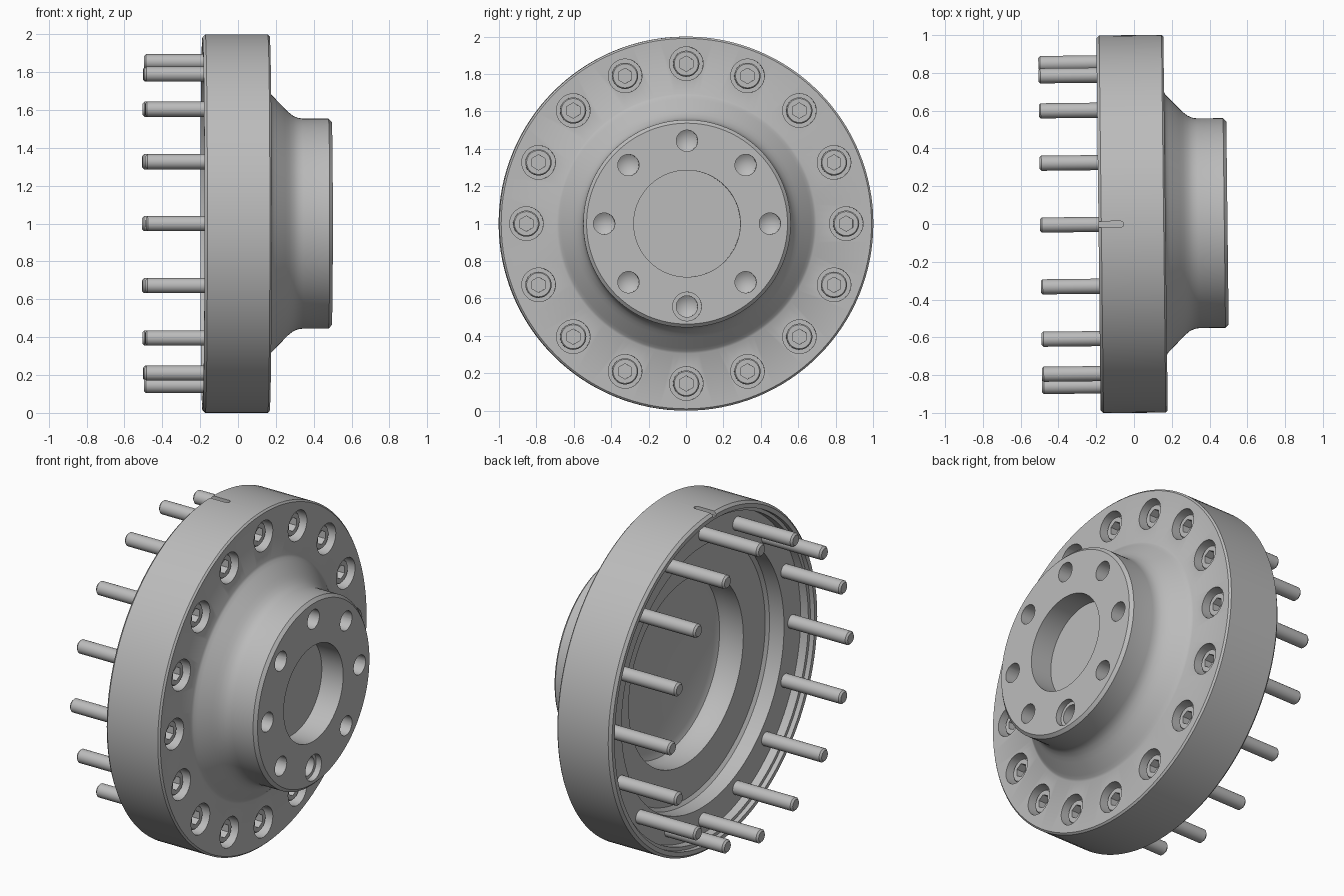
import bpy, bmesh, math
from mathutils import Matrix

cube = bpy.data.objects.get("Cube")
if cube:
    bpy.data.objects.remove(cube, do_unlink=True)

steel = bpy.data.materials.new("plain grey steel")
steel.use_nodes = True
steel.diffuse_color = (0.5, 0.5, 0.5, 1)
steel.node_tree.nodes["Principled BSDF"].inputs["Base Color"].default_value = (0.5, 0.5, 0.5, 1)


def lathe(bm, profile, segments, y=0.0, z=0.0):
    """Spin (x, radius) points about a line parallel to x."""
    rows = []
    for x, r in profile:
        count = segments if r > 0 else 1
        rows.append([bm.verts.new((x, y + r * math.sin(math.tau * i / segments),
                                   z + r * math.cos(math.tau * i / segments)))
                     for i in range(count)])
    for a, b in zip(rows, rows[1:]):
        for i in range(segments):
            j = (i + 1) % segments
            ring = [a[i % len(a)], a[j % len(a)], b[j % len(b)], b[i % len(b)]]
            bm.faces.new(list(dict.fromkeys(ring)))


def make(name, bm):
    bmesh.ops.recalc_face_normals(bm, faces=bm.faces)
    mesh = bpy.data.meshes.new(name)
    bm.to_mesh(mesh)
    bm.free()
    mesh.materials.append(steel)
    obj = bpy.data.objects.new(name, mesh)
    bpy.context.collection.objects.link(obj)
    return obj


def cut(obj, cutter):
    mod = obj.modifiers.new("cut", 'BOOLEAN')
    mod.operation = 'DIFFERENCE'
    mod.solver = 'EXACT'
    mod.object = cutter
    bpy.context.view_layer.objects.active = obj
    bpy.ops.object.modifier_apply(modifier=mod.name)
    bpy.data.objects.remove(cutter, do_unlink=True)


def circle(count, radius):
    return [(radius * math.sin(math.tau * i / count), radius * math.cos(math.tau * i / count))
            for i in range(count)]


BACK, FACE, HUB = -0.188, 0.167, 0.495
bolt_spots = circle(16, 0.855)

# Flanged body: stepped hollow back, chamfered rim, filleted neck, hub with blind bore
bm = bmesh.new()
lathe(bm, [
    (0.16, 0), (0.16, 0.50), (0.145, 0.535), (0.11, 0.55), (0.0, 0.55),
    (0.0, 0.76), (-0.015, 0.78), (-0.11, 0.78), (-0.11, 0.94), (-0.16, 0.94),
    (-0.16, 0.96), (BACK, 0.96), (BACK, 0.985), (BACK + 0.015, 1.0),
    (FACE - 0.01, 1.0), (FACE, 0.99), (FACE, 0.695), (0.175, 0.682),
    (0.19, 0.667), (0.245, 0.61), (0.265, 0.59), (0.29, 0.57), (0.315, 0.559),
    (0.34, 0.555), (0.478, 0.555), (HUB, 0.537), (HUB, 0.285), (0.355, 0.285),
    (0.355, 0)], 128)
body = make("flanged_body", bm)

# Counterbores, hub holes and the marking slot
bm = bmesh.new()
for y, z in bolt_spots:
    lathe(bm, [(0.05, 0), (0.05, 0.09), (0.25, 0.09), (0.25, 0)], 32, y, z)
for i, (y, z) in enumerate(circle(8, 0.443)):
    mouth = [(0.46, 0.057), (0.46, 0.077)] if i == 4 else []
    radius = 0.077 if mouth else 0.057
    lathe(bm, [(0.28, 0), (0.32, 0.057)] + mouth + [(0.6, radius), (0.6, 0)], 32, y, z)
outline = [(-0.3, 0.016), (-0.3, -0.016)]
outline += [(-0.071 + 0.016 * math.cos(a), 0.016 * math.sin(a))
            for a in (math.pi * (i / 8 - 0.5) for i in range(9))]
slot = bm.faces.new([bm.verts.new((x, y, 0.975)) for x, y in outline])
top = bmesh.ops.extrude_face_region(bm, geom=[slot])["geom"]
bmesh.ops.translate(bm, vec=(0, 0, 0.1),
                    verts=[v for v in top if isinstance(v, bmesh.types.BMVert)])
cut(body, make("body_cutter", bm))

# Socket head bolts
bm = bmesh.new()
for y, z in bolt_spots:
    lathe(bm, [(-0.497, 0), (-0.497, 0.03), (-0.487, 0.04), (0.05, 0.04),
               (0.05, 0.07), (0.13, 0.07), (0.136, 0.064), (0.136, 0)], 32, y, z)
bolts = make("socket_head_bolts", bm)
bm = bmesh.new()
for y, z in bolt_spots:
    lathe(bm, [(0.085, 0), (0.085, 0.041), (0.2, 0.041), (0.2, 0)], 6, y, z)
cut(bolts, make("socket_cutter", bm))

# Stand upright with a slight turn, then shade
place = Matrix.Translation((0, 0, 1)) @ Matrix.Rotation(0.0115, 4, 'Z')
for obj in (body, bolts):
    obj.data.transform(place)
    bpy.ops.object.select_all(action='DESELECT')
    obj.select_set(True)
    bpy.context.view_layer.objects.active = obj
    bpy.ops.object.shade_smooth_by_angle(angle=math.radians(32))
